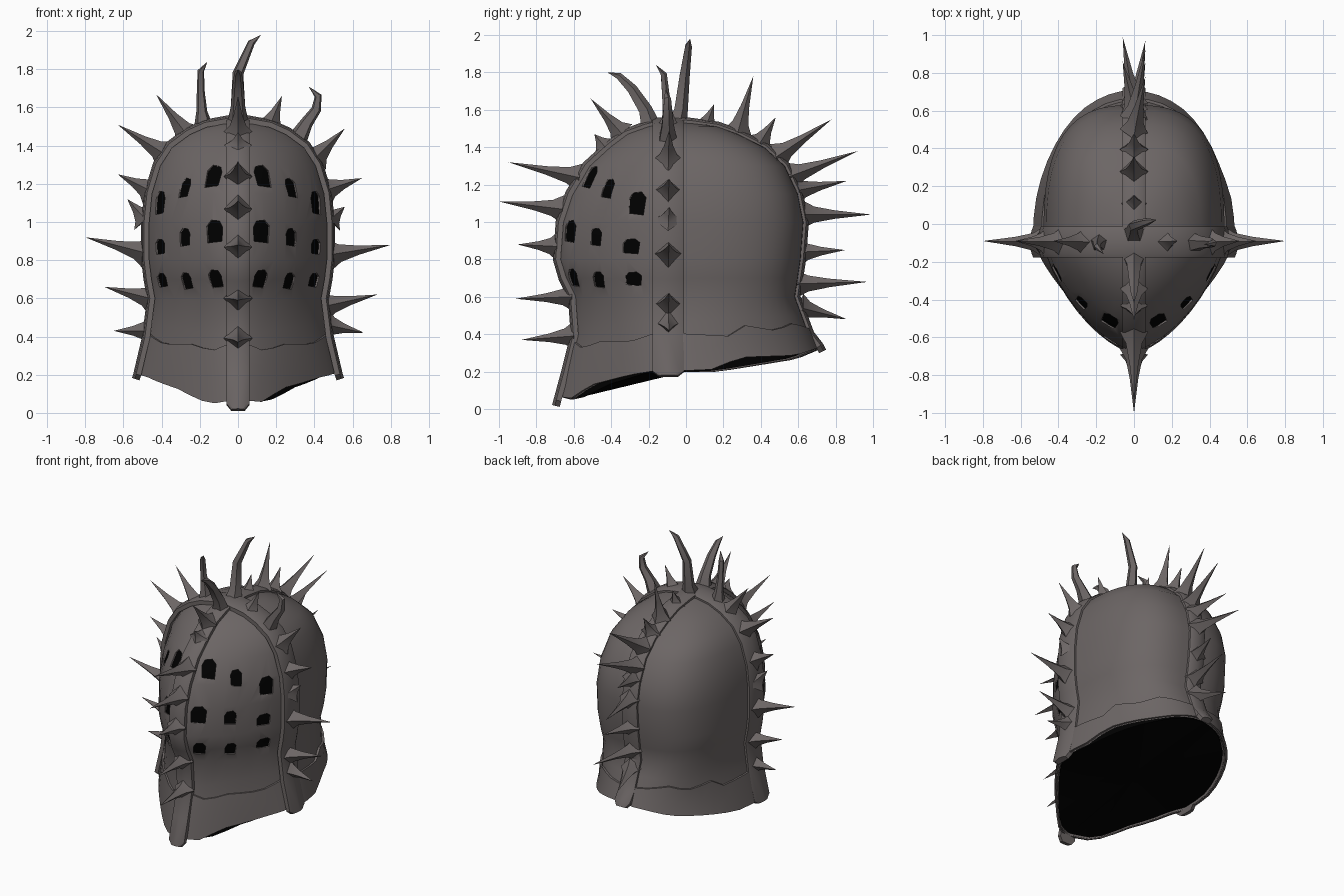
import bpy, bmesh, math
from mathutils import Vector

if "Cube" in bpy.data.objects:
    bpy.data.objects.remove(bpy.data.objects["Cube"])


def material(name, rgb):
    m = bpy.data.materials.new(name)
    m.diffuse_color = (*rgb, 1)
    m.use_nodes = True
    m.node_tree.nodes["Principled BSDF"].inputs["Base Color"].default_value = m.diffuse_color
    return m


STEEL = material("dark steel", (0.15, 0.132, 0.13))
BLACK = material("black lining", (0, 0, 0))

YC = -0.08   # the side strap's plane splits front from back
N = 48       # segments around the shell

# helmet profile: height, half width, front y, back y
PROFILE = [(0, .54, -.68, .76), (.2, .52, -.64, .74), (.4, .475, -.59, .66),
           (.6, .45, -.605, .585), (.7, .468, -.655, .6), (.8, .48, -.685, .615),
           (1.0, .48, -.67, .63), (1.15, .465, -.62, .6), (1.3, .42, -.53, .53),
           (1.4, .355, -.42, .42), (1.47, .26, -.33, .28), (1.51, .17, -.22, .17),
           (1.53, .06, -.14, .03)]
# uneven rim heights by depth
RIM_LEFT = [(-.64, .07), (-.56, .05), (-.41, .13), (-.18, .2), (.15, .2), (.6, .27), (.74, .32)]
RIM_RIGHT = [(-.64, .07), (-.57, .06), (-.5, .13), (-.3, .185), (-.15, .21), (.12, .21),
             (.3, .28), (.6, .29), (.74, .33)]
TRIM_TOP = [(-.64, .37), (-.56, .32), (-.5, .36), (-.3, .36), (-.15, .41), (.25, .39),
            (.31, .45), (.52, .42), (.64, .46), (.74, .43)]


def lerp(table, t, col=1):
    if t <= table[0][0]:
        return table[0][col]
    for a, b in zip(table, table[1:]):
        if t <= b[0]:
            return a[col] + (b[col] - a[col]) * (t - a[0]) / (b[0] - a[0])
    return table[-1][col]


def surface(angle, z, off=0.0):
    """Point on the shell: full and round at the back, keel-shaped at the front."""
    c, s = math.cos(angle), math.sin(angle)
    p = lerp([(.33, 1), (.62, .72)] if s >= 0 else [(.15, 1.55), (.55, 4 / 3)], z)
    w = lerp(PROFILE, z, 1) + off
    d = lerp(PROFILE, z, 3) - YC if s >= 0 else YC - lerp(PROFILE, z, 2)
    return Vector((math.copysign(abs(c) ** p, c) * w if abs(c) > 1e-6 else 0,
                   YC + (math.copysign(abs(s) ** p, s) * (d + off) if abs(s) > 1e-6 else 0), z))


def rim(a):
    return lerp(RIM_RIGHT if math.cos(a) > 0 else RIM_LEFT, surface(a, .2).y)


def low_rim(a):
    return min(rim(a), lerp(RIM_LEFT, surface(a, .2).y)) + .004


def make(name, verts, faces, mat, angle=35):
    me = bpy.data.meshes.new(name)
    me.from_pydata([tuple(v) for v in verts], [], faces)
    me.materials.append(mat)
    bm = bmesh.new()
    bm.from_mesh(me)
    bmesh.ops.recalc_face_normals(bm, faces=bm.faces)
    bm.to_mesh(me)
    bm.free()
    ob = bpy.data.objects.new(name, me)
    bpy.context.collection.objects.link(ob)
    bpy.ops.object.select_all(action='DESELECT')
    ob.select_set(True)
    bpy.context.view_layer.objects.active = ob
    bpy.ops.object.shade_smooth_by_angle(angle=math.radians(angle))
    return ob


def ring_faces(rows, n):
    return [(r * n + i, r * n + (i + 1) % n, (r + 1) * n + (i + 1) % n, (r + 1) * n + i)
            for r in range(rows - 1) for i in range(n)]


ANGLES = [2 * math.pi * i / N for i in range(N)]


def dome(name, off, mat, edge, closed=False):
    verts, rows = [], 0
    for t in (0, .33, .66):                      # flared skirt with a slanted rim
        for a in ANGLES:
            b = edge(a)
            verts.append(surface(a, b + (.6 - b) * t, off))
        rows += 1
    for row in PROFILE[3:]:                      # upper bowl
        for a in ANGLES:
            v = surface(a, row[0], off)
            v.z += off * max(0, (row[0] - 1.0) / .53)
            verts.append(v)
        rows += 1
    faces = ring_faces(rows, N)
    verts.append(Vector((0, YC + .02, 1.535 + off)))
    k = (rows - 1) * N
    faces += [(k + i, k + (i + 1) % N, len(verts) - 1) for i in range(N)]
    if closed:                                   # dark underside across the opening
        verts.append(Vector((0, 0, .2)))
        faces += [((i + 1) % N, i, len(verts) - 1) for i in range(N)]
    return make(name, verts, faces, mat)


shell = dome("helmet_shell", 0, STEEL, rim)
dome("inner_lining", -.016, BLACK, low_rim, True)
sol = shell.modifiers.new("thickness", 'SOLIDIFY')
sol.thickness = .01
sol.offset = -1

# eye and breathing holes: half x, height, width, hole height
HOLES = [(.13, 1.24, .09, .13), (.28, 1.18, .075, .11), (.41, 1.10, .10, .125),
         (.125, .95, .10, .12), (.28, .92, .08, .095), (.41, .87, .10, .08),
         (.12, .70, .08, .10), (.27, .69, .075, .09), (.40, .695, .10, .075)]
HEX = [(-.5, -.42), (.4, -.5), (.5, .25), (.22, .5), (-.3, .46), (-.5, .2)]
verts, faces = [], []
for x, z, w, h in HOLES:
    for side in (1, -1):
        a = -math.acos((x / lerp(PROFILE, z, 1)) ** .75)
        if side < 0:
            a = -math.pi - a
        p = surface(a, z)
        right = (surface(a + .03, z) - surface(a - .03, z)).normalized()
        up = (surface(a, z + .04) - surface(a, z - .04)).normalized()
        n = right.cross(up).normalized()
        up = n.cross(right)
        k = len(verts)
        for d in (-.06, .06):
            verts += [p + right * (u * w * side) + up * (v * h) + n * d for u, v in HEX]
        faces += [tuple(range(k, k + 6)), tuple(range(k + 6, k + 12))]
        faces += [(k + i, k + (i + 1) % 6, k + 6 + (i + 1) % 6, k + 6 + i) for i in range(6)]
cutter = make("hole_cutter", verts, faces, STEEL)
cutter.hide_render = True
cutter.hide_set(True)
cut = shell.modifiers.new("holes", 'BOOLEAN')
cut.operation = 'DIFFERENCE'
cut.solver = 'EXACT'
cut.object = cutter
wn = shell.modifiers.new("even_shading", 'WEIGHTED_NORMAL')
wn.keep_sharp = True

# zigzag rim plate around the skirt
verts = []
for off, end in ((.002, 0), (.016, 0), (.016, .5), (.016, 1), (.002, 1)):
    for a in ANGLES:
        b, t = rim(a) - .003, lerp(TRIM_TOP, surface(a, .2).y)
        verts.append(surface(a, b + (t - b) * end, off))
make("skirt_trim", verts, ring_faces(5, N), STEEL, 25)


def strap(name, path, half, to_world):
    """Raised strap with a shallow ridge, swept along a 2D path."""
    verts = []
    sec = [(-half, -.015), (-half, .012), (-half * .75, .02), (0, .027),
           (half * .75, .02), (half, .012), (half, -.015)]
    n = len(sec)
    for i, p in enumerate(path):
        t = Vector(path[min(i + 1, len(path) - 1)]) - Vector(path[max(i - 1, 0)])
        t.normalize()
        taper = .6 if i in (0, len(path) - 1) else 1     # clipped strap ends
        for u, d in sec:
            verts.append(to_world(p[0] - t.y * d, p[1] + t.x * d, u * taper))
    faces = ring_faces(len(path), n)
    faces += [tuple(range(n)), tuple(range(len(verts) - n, len(verts)))]
    make(name, verts, faces, STEEL, 28)


UPPER = PROFILE[1:]
crest = [(-.69, .015), (-.682, .045)] + [(r[2], r[0]) for r in UPPER] + [(-.05, 1.537)]
crest += [(r[3], r[0]) for r in reversed(UPPER[1:])] + [(.71, .335), (.725, .305)]
strap("crest_strap", crest, .06, lambda p, z, u: Vector((u, p, z)))
right_path = [(.53, .175), (.522, .2)] + [(r[1], r[0]) for r in UPPER[1:]]
side_path = [(-x, z) for x, z in right_path] + [(0, 1.537)] + right_path[::-1]
strap("side_strap", side_path, .083, lambda p, z, u: Vector((p, u - .095, z)))


def spike(name, pts, radii, sides=5):
    """Horn swept through points, closing in a sharp tip."""
    pts = [Vector(p) for p in pts]
    verts = []
    for i, p in enumerate(pts[:-1]):
        t = (pts[i + 1] - pts[max(i - 1, 0)]).normalized()
        ref = Vector((1, 0, 0)) if abs(t.x) < .6 else Vector((0, 1, 0))
        u = t.cross(ref).normalized()
        v = t.cross(u)
        for k in range(sides):
            a = 2 * math.pi * k / sides
            verts.append(p + (u * math.cos(a) + v * math.sin(a)) * radii[i])
    faces = ring_faces(len(pts) - 1, sides) + [tuple(range(sides))]
    k = len(verts) - sides
    verts.append(pts[-1])
    faces += [(k + i, k + (i + 1) % sides, len(verts) - 1) for i in range(sides)]
    make(name, verts, faces, STEEL, 50)


def thorn(name, base, tip, r=.06):
    """Pyramid thorn whose foot flares into the strap."""
    b, t = Vector(base), Vector(tip)
    d = t - b
    spike(name, [b - d.normalized() * .01, b + d * .14, b + d * .45, t],
          [r * 1.25, r * .72, r * .38], 4)


# crest thorns: base y, base z, tip y, tip z
CREST = [(-.61, .39, -.88, .37), (-.62, .60, -.91, .59), (-.70, .87, -.90, .88),
         (-.67, 1.07, -1.0, 1.11), (-.58, 1.24, -.95, 1.32), (-.44, 1.41, -.49, 1.47),
         (-.35, 1.48, -.51, 1.66), (.11, 1.52, .15, 1.63), (.28, 1.49, .36, 1.78),
         (.40, 1.43, .48, 1.56), (.50, 1.36, .78, 1.55), (.57, 1.25, .92, 1.38),
         (.60, 1.17, .86, 1.22), (.635, 1.04, .99, 1.04), (.62, .84, .85, .85),
         (.60, .67, .97, .68), (.62, .54, .86, .48)]
for i, (by, bz, ty, tz) in enumerate(CREST):
    lean = (.06 if (i // 2) % 2 else -.06) if by > .45 else 0
    thorn("crest_thorn", (0, by, bz), (lean, ty, tz))

# side thorns: base x, base z, tip x, tip z
SIDE = [(-.27, 1.46, -.43, 1.67), (-.39, 1.36, -.63, 1.51), (-.47, 1.17, -.63, 1.25),
        (-.49, 1.02, -.58, 1.12), (-.49, .84, -.80, .92), (-.46, .60, -.70, .66),
        (-.47, .43, -.65, .43), (.17, 1.51, .23, 1.66), (.41, 1.34, .56, 1.49),
        (.47, 1.17, .65, 1.23), (.49, 1.02, .56, 1.08), (.49, .83, .80, .88),
        (.46, .56, .73, .62), (.47, .46, .66, .42)]
for bx, bz, tx, tz in SIDE:
    thorn("side_thorn", (bx, -.095, bz), (tx, -.09, tz), .065)

# bent horns on the top
spike("top_horn", [(0, -.06, 1.5), (0, -.03, 1.6), (0, -.01, 1.78), (.07, .012, 1.94), (.12, .022, 1.98)],
      [.07, .04, .03, .02])
spike("front_horn", [(0, -.19, 1.5), (0, -.22, 1.6), (0, -.29, 1.71), (0, -.36, 1.78), (0, -.42, 1.8)],
      [.06, .04, .03, .02])
spike("left_horn", [(-.18, -.1, 1.49), (-.19, -.1, 1.58), (-.195, -.11, 1.68), (-.195, -.12, 1.79), (-.16, -.16, 1.84)],
      [.055, .03, .022, .018])
spike("right_horn", [(.31, -.1, 1.43), (.36, -.1, 1.52), (.41, -.1, 1.59), (.42, -.1, 1.66), (.37, -.11, 1.71)],
      [.055, .035, .027, .02])
